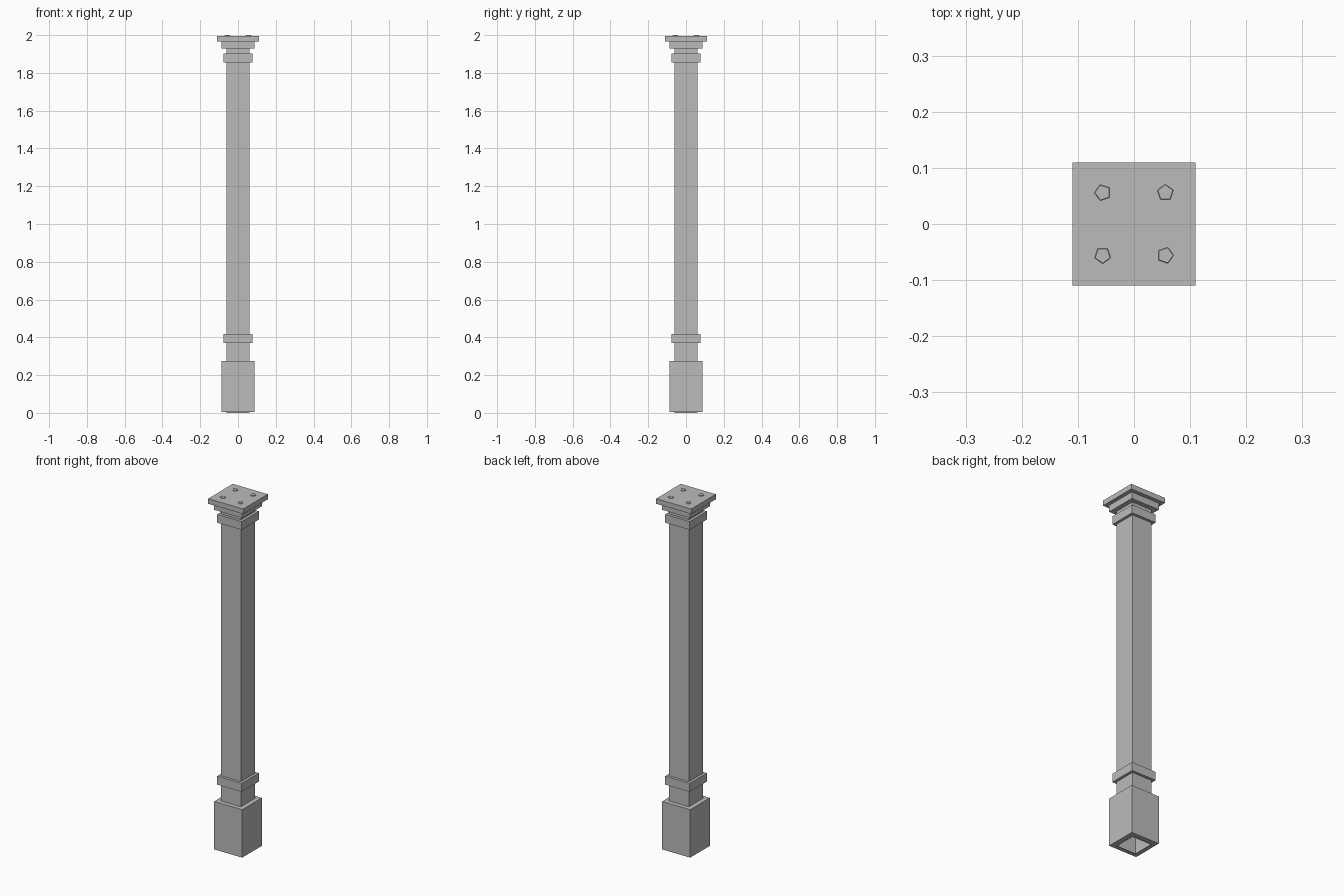
import bpy, bmesh, math

cube = bpy.data.objects.get("Cube")
if cube:
    bpy.data.objects.remove(cube, do_unlink=True)

grey = bpy.data.materials.new("plain grey")
grey.use_nodes = True
grey.diffuse_color = (0.5, 0.5, 0.5, 1)
grey.node_tree.nodes["Principled BSDF"].inputs["Base Color"].default_value = (0.5, 0.5, 0.5, 1)

SHAFT = 0.062


def finish(name, bm):
    bmesh.ops.recalc_face_normals(bm, faces=bm.faces)
    mesh = bpy.data.meshes.new(name)
    bm.to_mesh(mesh)
    bm.free()
    mesh.materials.append(grey)
    obj = bpy.data.objects.new(name, mesh)
    bpy.context.collection.objects.link(obj)
    return obj


def square_loft(name, profile, closed=False):
    """Loft square rings through (half width, height) pairs."""
    bm = bmesh.new()
    rings = [[bm.verts.new((sx * h, sy * h, z))
              for sx, sy in ((-1, -1), (1, -1), (1, 1), (-1, 1))] for h, z in profile]
    pairs = list(zip(rings, rings[1:]))
    if closed:
        pairs.append((rings[-1], rings[0]))
    for low, high in pairs:
        for i in range(4):
            j = (i + 1) % 4
            bm.faces.new((low[i], low[j], high[j], high[i]))
    if not closed:
        for ring in (rings[0], rings[-1]):
            bm.faces.new(ring)
    return finish(name, bm)


def collar(name, half, bottom, top):
    """Square sleeve around the shaft."""
    return square_loft(name, [(SHAFT, bottom), (half, bottom), (half, top), (SHAFT, top)], True)


# Shaft, hollow and open at the foot
square_loft("shaft", [(SHAFT - 0.002, 1.92), (SHAFT - 0.002, 0), (SHAFT, 0), (SHAFT, 1.95)])

# Base block and trim rings
collar("base_block", 0.088, 0.004, 0.276)
collar("lower_ring", 0.077, 0.37, 0.418)
collar("upper_ring", 0.077, 1.856, 1.903)

# Stepped capital with the mounting plate
square_loft("capital", [(0.088, 1.93), (0.088, 1.967)])
square_loft("top_plate", [(0.11, 1.967), (0.11, 1.996)])

# Five-sided bolts, each turned a quarter from the last
for k in range(4):
    turn = k * math.pi / 2
    corner = turn + math.pi / 4
    bm = bmesh.new()
    bmesh.ops.create_cone(bm, cap_ends=True, segments=5, radius1=0.016, radius2=0.014, depth=0.008)
    peak = max(bm.verts, key=lambda v: v.co.y + 0.1 * v.co.x)
    offset = math.atan2(peak.co.y, peak.co.x)
    bolt = finish(f"bolt_{k + 1}", bm)
    bolt.location = (0.079 * math.cos(corner), 0.079 * math.sin(corner), 1.996)
    bolt.rotation_euler.z = math.pi / 2 - offset + turn
